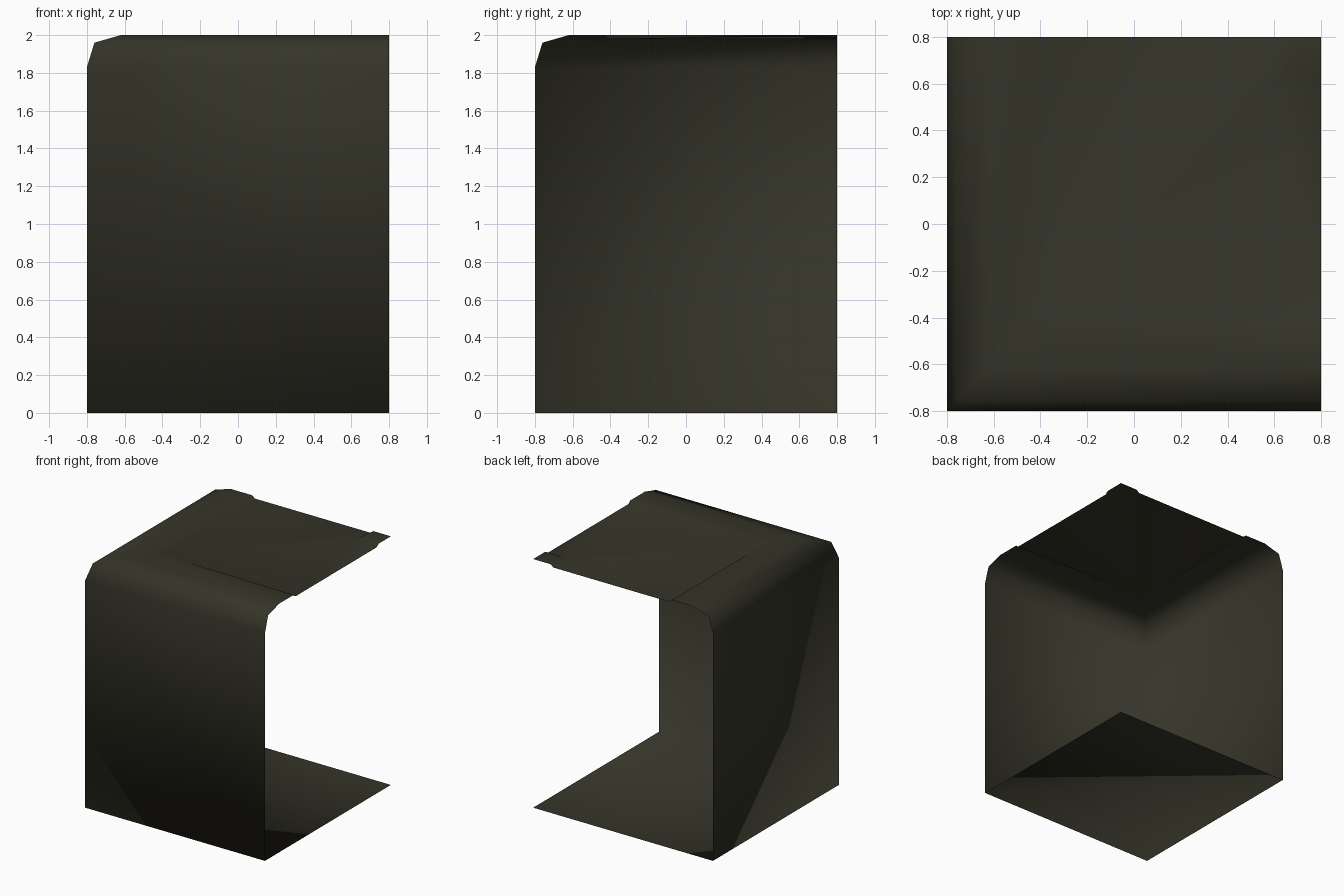
import bpy, bmesh

if "Cube" in bpy.data.objects:
    bpy.data.objects.remove(bpy.data.objects["Cube"])

H = 0.8          # half width of the square plan
TOP = 2.0
DIP = 0.02       # shallow sag along the open edges of the ceiling

mat = bpy.data.materials.new("dark_olive")
mat.diffuse_color = (0.036, 0.035, 0.022, 1)
mat.use_nodes = True
mat.node_tree.nodes["Principled BSDF"].inputs["Base Color"].default_value = mat.diffuse_color

bm = bmesh.new()


def l_ring(inset, z_mid, z_end):
    """L-shaped row: right end of front side, shared corner, back end of left side."""
    c = -H + inset
    return [bm.verts.new(p) for p in ((H, c, z_end), (c, c, z_mid), (c, H, z_end))]


# Rows: wall foot, wall top, rounded shoulder, then ceiling with its sagging open edges
rows = [l_ring(*r) for r in (
    (0.00, 0.00, 0.00),
    (0.00, 1.83, 1.83),
    (0.04, 1.96, 1.96),
    (0.18, TOP, TOP),
    (0.365, TOP, TOP),
    (0.39, TOP, TOP - DIP),
    (1.42, TOP, TOP - DIP),
    (1.445, TOP, TOP),
)]
for a, b in zip(rows, rows[1:]):
    for i in range(2):
        bm.faces.new((a[i], a[i + 1], b[i + 1], b[i]))

# Closing ceiling corner
bm.faces.new(rows[-1] + [bm.verts.new((H, H, TOP))])

# Floor, sharing the wall foot so shading flows around the edge
bm.faces.new(rows[0] + [bm.verts.new((H, H, 0))])

bmesh.ops.recalc_face_normals(bm, faces=bm.faces)
bm.normal_update()
# Make the floor face downward so every surface points outward
if min(bm.faces, key=lambda f: f.calc_center_median().z).normal.z > 0:
    bmesh.ops.reverse_faces(bm, faces=bm.faces)
for f in bm.faces:
    f.smooth = True

mesh = bpy.data.meshes.new("open_corner_shell")
bm.to_mesh(mesh)
bm.free()
mesh.materials.append(mat)
bpy.context.collection.objects.link(bpy.data.objects.new("open_corner_shell", mesh))
